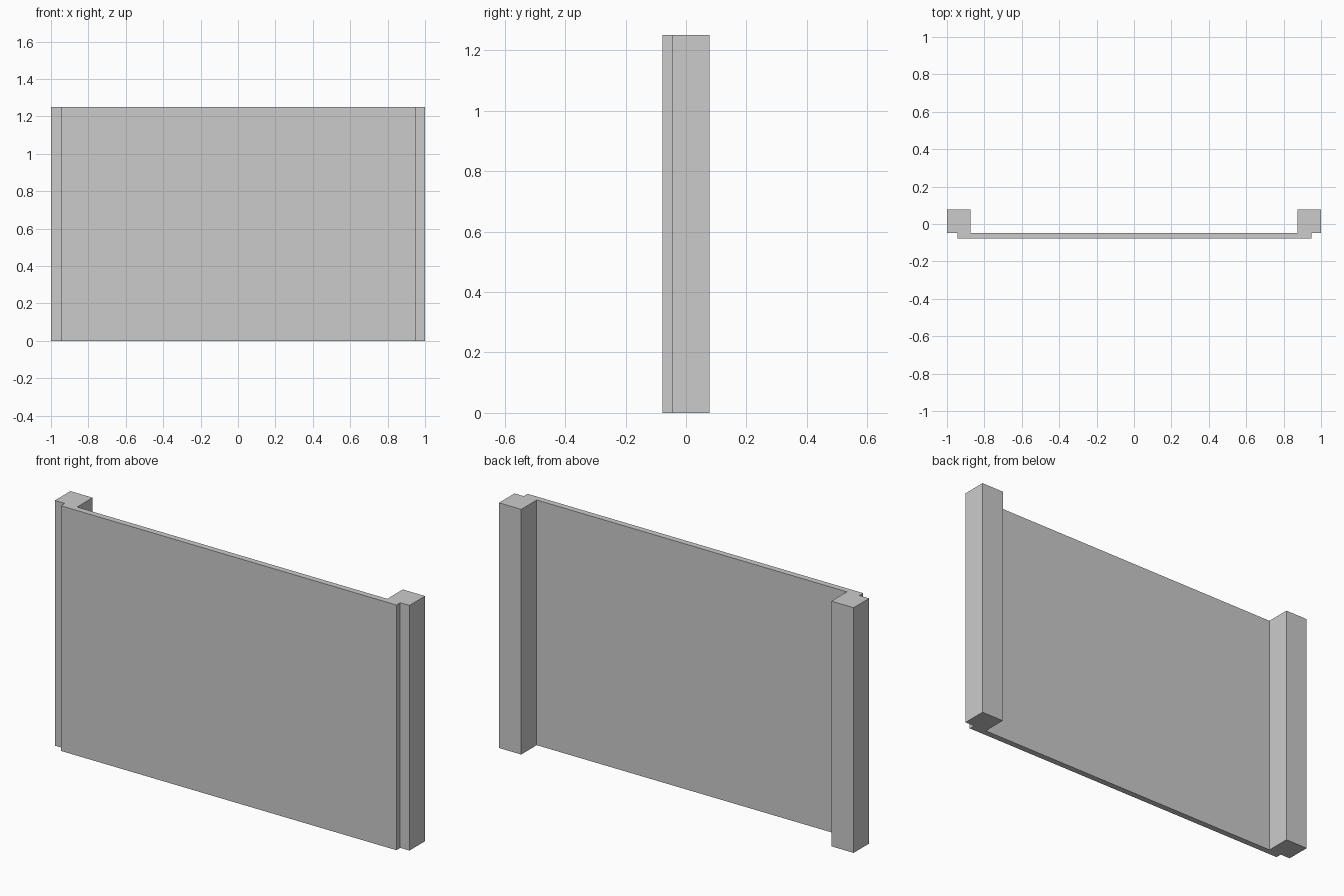
import bpy

if "Cube" in bpy.data.objects:
    bpy.data.objects.remove(bpy.data.objects["Cube"])

HEIGHT = 1.25


def box(name, x0, x1, y0, y1):
    """Upright block standing on the ground between the given x and y limits."""
    bpy.ops.mesh.primitive_cube_add(
        size=1, location=((x0 + x1) / 2, (y0 + y1) / 2, HEIGHT / 2))
    obj = bpy.context.object
    obj.name = name
    obj.scale = (x1 - x0, y1 - y0, HEIGHT)
    bpy.ops.object.transform_apply(location=False, rotation=False, scale=True)
    return obj


# Thin front panel
box("fence_panel", -0.945, 0.948, -0.078, -0.047)

# Square posts behind each end of the panel
box("left_post", -1.0, -0.875, -0.047, 0.078)
box("right_post", 0.875, 1.0, -0.047, 0.078)
